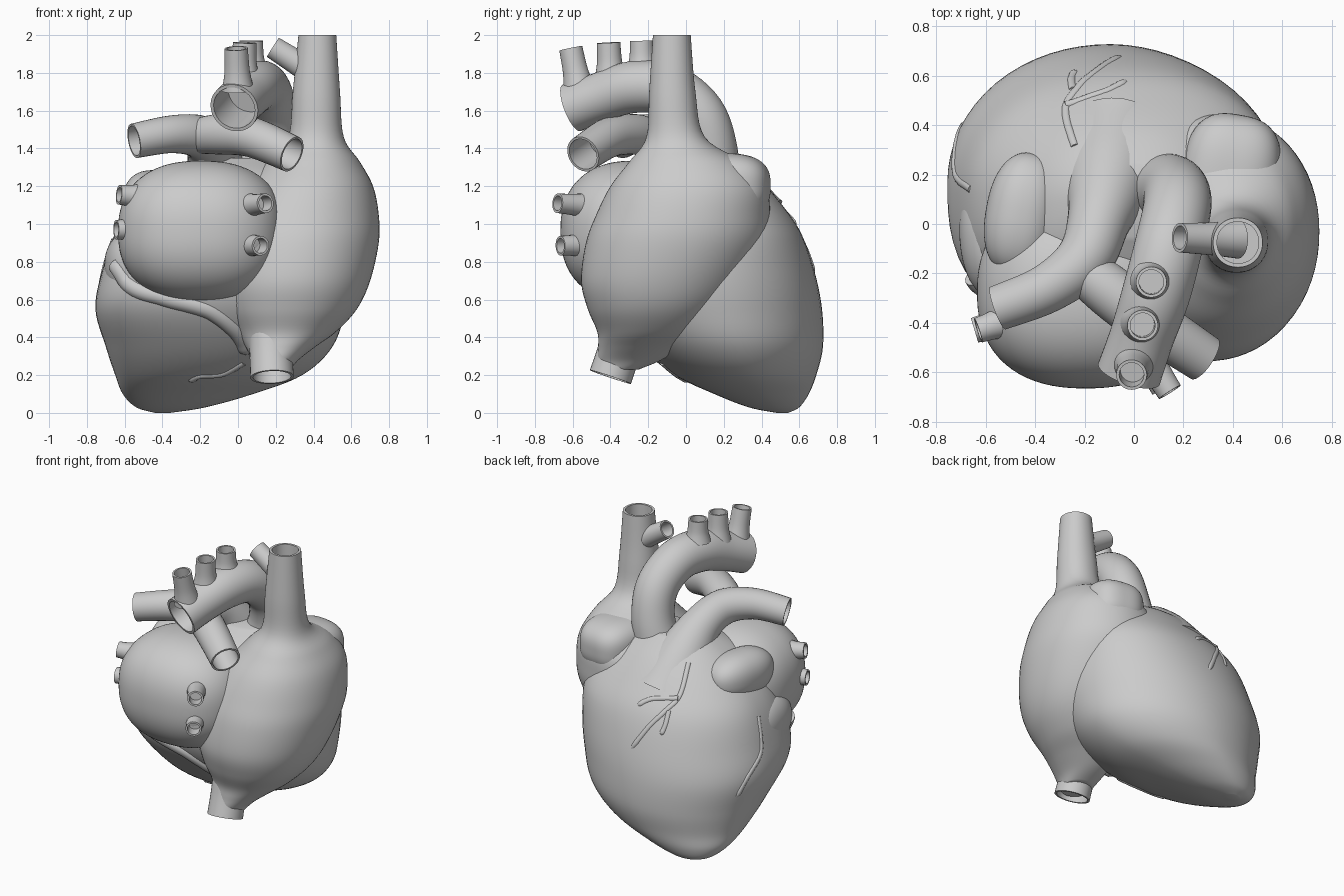
import bpy, bmesh, math
from mathutils import Vector

if "Cube" in bpy.data.objects:
    bpy.data.objects.remove(bpy.data.objects["Cube"])

SIDES = 32


def spline(rows, steps=6):
    """Smooth curve through rows of numbers of any width."""
    rows = [tuple(r) for r in rows]
    pts = [rows[0]] + rows + [rows[-1]]
    out = []
    for i in range(1, len(pts) - 2):
        for s in range(steps):
            t = s / steps
            out.append(tuple(
                0.5 * (2 * b + (c - a) * t + (2 * a - 5 * b + 4 * c - d) * t * t
                       + (3 * b - a - 3 * c + d) * t ** 3)
                for a, b, c, d in zip(*pts[i - 1:i + 3])))
    return out + [rows[-1]]


def finish(bm, name):
    bmesh.ops.recalc_face_normals(bm, faces=bm.faces)
    me = bpy.data.meshes.new(name)
    bm.to_mesh(me)
    bm.free()
    ob = bpy.data.objects.new(name, me)
    bpy.context.collection.objects.link(ob)
    bpy.ops.object.select_all(action='DESELECT')
    ob.select_set(True)
    bpy.context.view_layer.objects.active = ob
    bpy.ops.object.shade_smooth_by_angle(angle=math.radians(40))
    return ob


def skin(name, rings):
    """Join rings of points with quads and cap both ends."""
    bm = bmesh.new()
    vs = [[bm.verts.new(p) for p in r] for r in rings]
    n = len(rings[0])
    for a, b in zip(vs, vs[1:]):
        for i in range(n):
            j = (i + 1) % n
            bm.faces.new((a[i], a[j], b[j], b[i]))
    bm.faces.new(vs[0])
    bm.faces.new(vs[-1])
    return finish(bm, name)


def loft(name, rows, power, hollow=0):
    """Horizontal sections: z, x min, x max, y min, y max; power(z, c, s) sets roundness."""
    rows = spline(rows)
    if hollow:
        z, a, b, c, d = rows[-1]
        w = 0.016
        rows += [(z, a + w, b - w, c + w, d - w), (z - hollow, a + w, b - w, c + w, d - w)]
    rings = []
    for z, x0, x1, y0, y1 in rows:
        ring = []
        for i in range(64):
            c, s = math.cos(math.tau * i / 64), math.sin(math.tau * i / 64)
            p = power(z, c, s)
            k = (abs(c) ** p + abs(s) ** p) ** (-1 / p)
            ring.append(((x0 + x1) / 2 + (x1 - x0) / 2 * k * c,
                         (y0 + y1) / 2 + (y1 - y0) / 2 * k * s, z))
        rings.append(ring)
    return skin(name, rings)


def tube(name, rows, hollow=0.12, sides=SIDES):
    """Swept vessel through (x, y, z, radius), with an open last end."""
    rows = spline(rows)
    pts = [Vector(r[:3]) for r in rows]
    rad = [r[3] for r in rows]
    n = len(pts)
    tans = [(pts[min(i + 1, n - 1)] - pts[max(i - 1, 0)]).normalized() for i in range(n)]
    u = tans[0].orthogonal().normalized()
    rings = []

    def ring(p, t, u, r):
        v = t.cross(u)
        return [p + r * (math.cos(math.tau * i / sides) * u + math.sin(math.tau * i / sides) * v)
                for i in range(sides)]

    for p, t, r in zip(pts, tans, rad):
        u = (u - t * u.dot(t)).normalized()
        rings.append(ring(p, t, u, r))
    if hollow:
        inner = rad[-1] - max(0.012, rad[-1] * 0.13)
        rings.append(ring(p, t, u, inner))
        rings.append(ring(p - t * hollow, t, u, inner))
    return skin(name, rings)


def blob(name, loc, size, power=2.0, rot=0):
    """Rounded superellipsoid."""
    bm = bmesh.new()
    bmesh.ops.create_icosphere(bm, subdivisions=5, radius=1)
    for v in bm.verts:
        k = sum(abs(c) ** power for c in v.co) ** (-1 / power)
        v.co = Vector([c * k * s for c, s in zip(v.co, size)])
    ob = finish(bm, name)
    ob.location = loc
    ob.rotation_euler[2] = math.radians(rot)
    return ob


def ventricle_power(z, c, s):
    """Full at the rear left, flatter at the front right."""
    if c < 0 and s < 0:
        return 2.1 + min(z, 0.6) * 1.0
    if c > 0 and s > 0:
        return 1.65 + min(z, 0.95) * 0.65
    return 2.05


# Ventricles, leaning to the apex
loft("ventricles", [
    (0.0, -0.44, -0.36, 0.48, 0.54), (0.03, -0.54, -0.17, 0.33, 0.60),
    (0.1, -0.61, 0.08, 0.15, 0.65), (0.2, -0.65, 0.34, -0.06, 0.69),
    (0.35, -0.70, 0.50, -0.24, 0.725), (0.55, -0.755, 0.57, -0.39, 0.72),
    (0.75, -0.72, 0.60, -0.43, 0.68), (0.95, -0.65, 0.59, -0.36, 0.61),
    (1.1, -0.54, 0.52, -0.30, 0.51), (1.25, -0.38, 0.36, -0.22, 0.38),
    (1.35, -0.22, 0.22, -0.05, 0.24)], ventricle_power)

# Right atrium flowing up into the upper great vein
loft("right_atrium", [
    (0.23, 0.09, 0.28, -0.46, -0.25), (0.28, 0.075, 0.32, -0.47, -0.13),
    (0.35, 0.04, 0.41, -0.465, -0.02), (0.43, -0.01, 0.52, -0.47, 0.10),
    (0.55, -0.08, 0.63, -0.52, 0.22), (0.7, -0.12, 0.70, -0.555, 0.33),
    (0.9, -0.12, 0.745, -0.53, 0.43), (1.05, -0.08, 0.745, -0.475, 0.445),
    (1.2, 0.02, 0.715, -0.40, 0.42), (1.33, 0.15, 0.645, -0.30, 0.30),
    (1.46, 0.265, 0.56, -0.21, 0.10), (1.7, 0.29, 0.54, -0.195, 0.05),
    (2.0, 0.32, 0.52, -0.175, 0.025)], lambda z, c, s: 2.1, 0.25)
blob("right_auricle", (0.385, 0.18, 1.2), (0.2, 0.265, 0.175), 2.8, -10)
tube("lower_great_vein", [(0.18, -0.30, 0.5, 0.13), (0.175, -0.35, 0.34, 0.115),
                          (0.18, -0.40, 0.19, 0.115)])

# Left atrium and auricle
blob("left_atrium", (-0.195, -0.275, 0.96), (0.44, 0.39, 0.375), 2.35)
blob("left_auricle", (-0.45, 0.04, 1.13), (0.15, 0.25, 0.155), 2.3, -10)
blob("ventricle_side_bulge", (-0.56, -0.06, 0.78), (0.145, 0.25, 0.18), 2.2, 5)

# Aorta and its three branches
tube("aorta", [(0.1, 0.13, 1.15, 0.16), (0.16, 0.135, 1.38, 0.14), (0.175, 0.07, 1.58, 0.138),
               (0.14, -0.09, 1.71, 0.138), (0.09, -0.28, 1.725, 0.138),
               (0.03, -0.46, 1.67, 0.13), (-0.02, -0.605, 1.615, 0.132)], 0.25)
for i, (a, b) in enumerate([((0.07, -0.23, 1.82), (0.07, -0.235, 1.97)),
                            ((0.03, -0.40, 1.77), (0.035, -0.41, 1.96)),
                            ((0.0, -0.565, 1.71), (-0.01, -0.61, 1.93))]):
    mid = Vector(a).lerp(Vector(b), 0.45)
    tube(f"aorta_branch_{i + 1}", [(*a, 0.085), (*mid, 0.067), (*b, 0.062)], 0.1)
tube("upper_vein_branch", [(0.42, -0.06, 1.79, 0.08), (0.32, -0.06, 1.85, 0.067),
                           (0.185, -0.055, 1.935, 0.06)])

# Pulmonary trunk with left and right arteries
tube("pulmonary_trunk", [(-0.07, 0.28, 1.0, 0.26), (-0.1, 0.17, 1.2, 0.19),
                         (-0.14, 0.02, 1.38, 0.13), (-0.2, -0.14, 1.46, 0.115),
                         (-0.35, -0.26, 1.475, 0.1), (-0.55, -0.34, 1.44, 0.092)], 0.2)
tube("right_pulmonary_artery", [(-0.24, -0.16, 1.46, 0.09), (-0.1, -0.27, 1.475, 0.107),
                                (0.07, -0.40, 1.46, 0.106), (0.285, -0.545, 1.37, 0.098)], 0.2)

# Pulmonary veins
for i, (a, b) in enumerate([((0.0, -0.45, 1.09), (0.145, -0.68, 1.11)),
                            ((0.0, -0.45, 0.89), (0.12, -0.665, 0.885)),
                            ((-0.48, -0.38, 1.14), (-0.63, -0.43, 1.155)),
                            ((-0.48, -0.38, 0.97), (-0.645, -0.43, 0.97))]):
    mid = Vector(a).lerp(Vector(b), 0.6)
    tube(f"pulmonary_vein_{i + 1}", [(*a, 0.08), (*mid, 0.058), (*b, 0.052)], 0.08, 20)

# Surface vessels, sunk into the body along a viewing direction
bpy.context.view_layer.update()
deps = bpy.context.evaluated_depsgraph_get()


def surface_vessel(name, pts, radius, azim, elev):
    a, e = math.radians(azim), math.radians(elev)
    right = Vector((math.cos(a), math.sin(a), 0))
    look = Vector((-math.sin(a) * math.cos(e), math.cos(a) * math.cos(e), -math.sin(e)))
    up = right.cross(look)
    rows = []
    for h, v in spline(pts, 3):
        start = Vector((0, 0, 1)) + right * h + up * v - look * 4
        hit, loc, nor = bpy.context.scene.ray_cast(deps, start, look)[:3]
        if hit:
            rows.append((*(loc - nor * radius * 0.6), radius))
    rows[-1] = (*rows[-1][:3], radius * 0.3)
    tube(name, rows, 0, 12)


surface_vessel("coronary_sinus", [(-0.665, -0.22), (-0.56, -0.34), (-0.35, -0.41), (-0.15, -0.47),
                                  (0.0, -0.59), (0.06, -0.7)], 0.05, 0, 0)
surface_vessel("rear_vessel", [(0.03, -0.74), (-0.08, -0.80), (-0.2, -0.81), (-0.26, -0.84)],
               0.022, 0, 0)
front = [[(0.03, 0.1), (-0.02, -0.1), (-0.11, -0.2), (-0.22, -0.31), (-0.34, -0.47)],
         [(-0.03, -0.12), (-0.2, -0.13), (-0.3, -0.18)],
         [(-0.09, -0.2), (-0.11, -0.29), (-0.14, -0.36)],
         [(0.48, -0.24), (0.5, -0.46), (0.42, -0.62), (0.34, -0.77)]]
for i, pts in enumerate(front):
    surface_vessel(f"front_vessel_{i + 1}", pts, 0.019, 180 + 33, 20)
